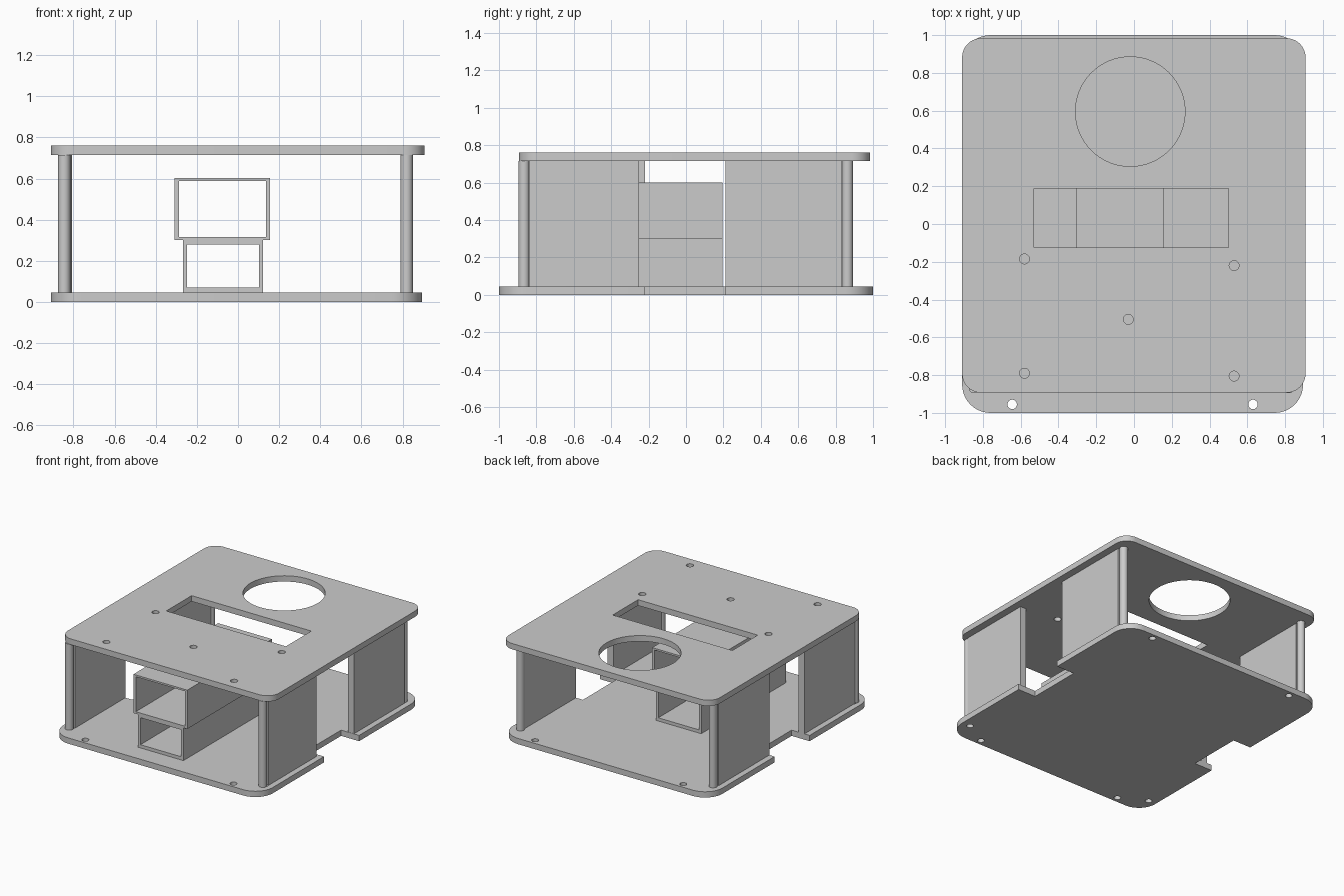
import bpy, bmesh, math

if "Cube" in bpy.data.objects:
    bpy.data.objects.remove(bpy.data.objects["Cube"])

grey = bpy.data.materials.new("light_grey")
grey.diffuse_color = (0.6, 0.6, 0.6, 1)
grey.use_nodes = True
grey.node_tree.nodes["Principled BSDF"].inputs["Base Color"].default_value = grey.diffuse_color


def rect(x0, x1, y0, y1):
    return [(x0, y0), (x1, y0), (x1, y1), (x0, y1)]


def circle(cx, cy, r, n=32):
    return [(cx + r * math.cos(2 * math.pi * i / n),
             cy + r * math.sin(2 * math.pi * i / n)) for i in range(n)]


def arc(cx, cy, r, start, n=10):
    """Quarter turn used for plate corners."""
    return [(cx + r * math.cos(start + math.pi / 2 * i / n),
             cy + r * math.sin(start + math.pi / 2 * i / n)) for i in range(n + 1)]


def rounded(x0, x1, y0, y1, r, notch=None):
    """Rounded rectangle, with optional (y0, y1, depth) notch on both sides."""
    q = math.pi / 2
    pts = arc(x0 + r, y0 + r, r, 2 * q) + arc(x1 - r, y0 + r, r, 3 * q)
    if notch:
        a, b, d = notch
        pts += [(x1, a), (x1 - d, a), (x1 - d, b), (x1, b)]
    pts += arc(x1 - r, y1 - r, r, 0) + arc(x0 + r, y1 - r, r, q)
    if notch:
        pts += [(x0, b), (x0 + d, b), (x0 + d, a), (x0, a)]
    return pts


def extrude(name, loops, depth, location, upright=False):
    """Fill a flat outline (further loops are holes) and give it thickness."""
    cu = bpy.data.curves.new(name, 'CURVE')
    cu.dimensions = '2D'
    cu.fill_mode = 'BOTH'
    cu.extrude = depth / 2
    for loop in loops:
        s = cu.splines.new('POLY')
        s.points.add(len(loop) - 1)
        for p, (x, y) in zip(s.points, loop):
            p.co = (x, y, 0, 1)
        s.use_cyclic_u = True
    ob = bpy.data.objects.new(name, cu)
    bpy.context.collection.objects.link(ob)
    ob.location = location
    if upright:
        ob.rotation_euler.x = math.pi / 2
    bpy.ops.object.select_all(action='DESELECT')
    ob.select_set(True)
    bpy.context.view_layer.objects.active = ob
    bpy.ops.object.convert(target='MESH')
    ob = bpy.context.object
    bm = bmesh.new()
    bm.from_mesh(ob.data)
    bmesh.ops.remove_doubles(bm, verts=bm.verts, dist=1e-4)
    bmesh.ops.recalc_face_normals(bm, faces=bm.faces)
    bm.to_mesh(ob.data)
    bm.free()
    ob.data.materials.clear()
    ob.data.materials.append(grey)
    bpy.ops.object.shade_smooth_by_angle(angle=math.radians(30))
    return ob


T = 0.045          # plate thickness
TOP = 0.76         # overall height
GAP = TOP - 2 * T  # clear height between plates
MID = TOP / 2

# Bottom plate with side notches and screw holes
holes = [circle(x, y, 0.025) for x in (-0.645, 0.63) for y in (-0.955, 0.955)]
holes += [circle(x, -0.845, 0.025) for x in (-0.845, 0.825)]
extrude("bottom_plate",
        [rounded(-0.91, 0.895, -1, 1, 0.15, (-0.22, 0.21, 0.155))] + holes,
        T, (0, 0, T / 2))

# Top plate with round opening, slot and screw holes
holes = [circle(x, y, 0.026) for x, y in
         ((-0.58, -0.185), (0.53, -0.22), (-0.03, -0.505), (-0.58, -0.79), (0.53, -0.805))]
extrude("top_plate",
        [rounded(-0.91, 0.908, -0.893, 0.983, 0.1),
         circle(-0.02, 0.595, 0.29, 64), rect(-0.53, 0.5, -0.125, 0.187)] + holes,
        T, (0, 0, TOP - T / 2))

# Corner pillars
for name, x, y in (("front_left", -0.845, -0.866), ("front_right", 0.82, -0.866),
                   ("back_left", -0.837, 0.863), ("back_right", 0.82, 0.863)):
    extrude(name + "_pillar", [circle(x, y, 0.03)], GAP, (0, 0, MID))

# Side walls
for side, x0, x1, shift in (("left", -0.865, -0.815, 0.03), ("right", 0.8, 0.85, 0)):
    extrude(side + "_front_wall", [rect(x0, x1, -0.84, -0.25 + shift)], GAP, (0, 0, MID))
    extrude(side + "_back_wall", [rect(x0, x1, 0.212, 0.835)], GAP, (0, 0, MID))

# Two stacked open tubes running front to back
LENGTH, CENTRE = 1.04, -0.325
extrude("lower_tube", [rect(-0.268, 0.122, T, 0.3), rect(-0.248, 0.102, 0.07, 0.28)],
        LENGTH, (0, CENTRE, 0), True)
extrude("upper_tube", [rect(-0.308, 0.155, 0.3, 0.602), rect(-0.288, 0.136, 0.316, 0.588)],
        LENGTH, (0, CENTRE, 0), True)
